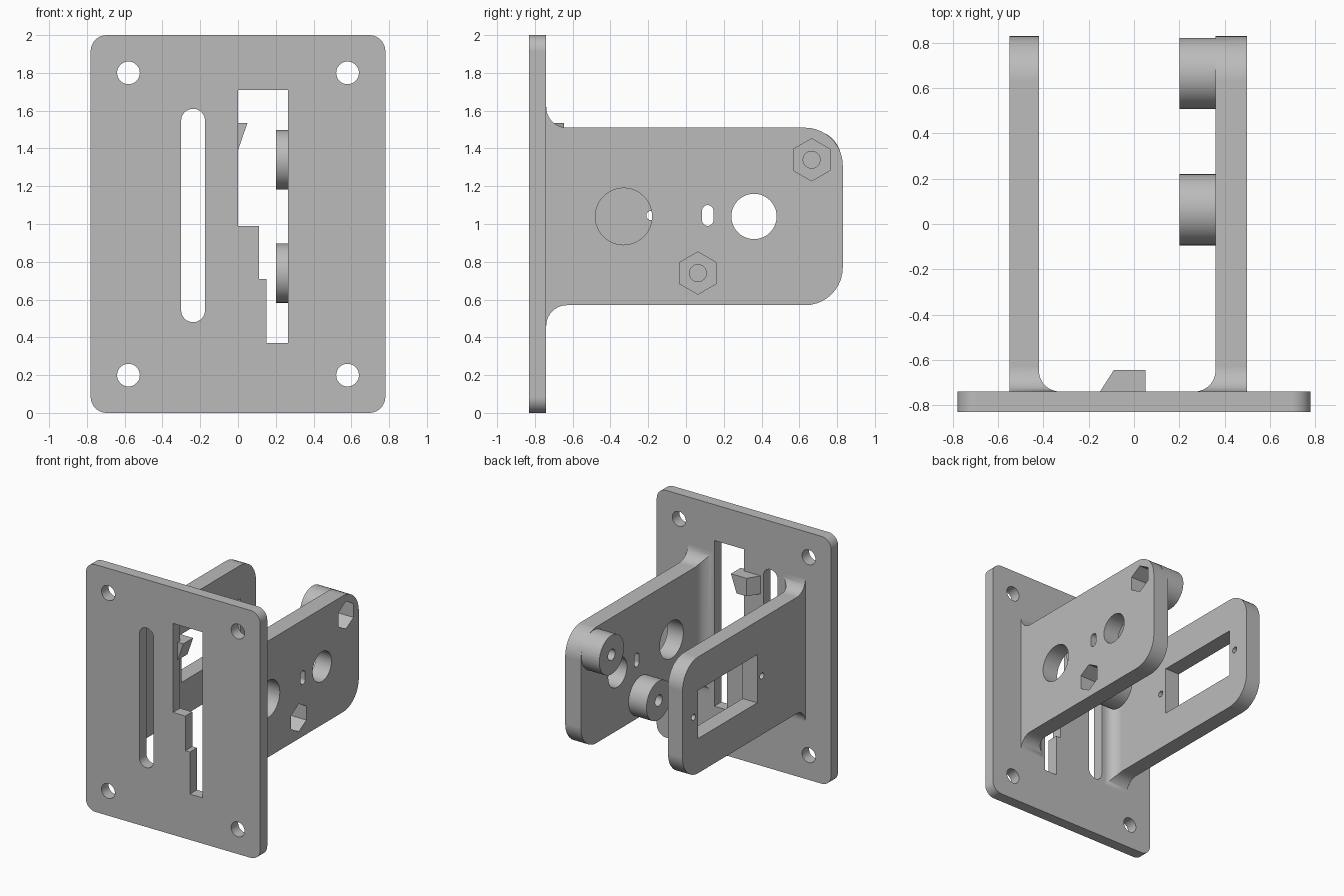
import bpy, bmesh
from math import sin, cos, radians

cube = bpy.data.objects.get("Cube")
if cube:
    bpy.data.objects.remove(cube, do_unlink=True)

grey = bpy.data.materials.new("plain_grey")
grey.use_nodes = True
COLOUR = (0.5, 0.5, 0.5, 1)
grey.diffuse_color = COLOUR
grey.node_tree.nodes["Principled BSDF"].inputs["Base Color"].default_value = COLOUR


def arc(u, v, r, start, end, n=10):
    """Points on an arc, angles in degrees."""
    angles = [radians(start + (end - start) * i / n) for i in range(n + 1)]
    return [(u + r * cos(a), v + r * sin(a)) for a in angles]


def circle(u, v, r, n=48, start=0):
    return arc(u, v, r, start, start + 360, n)[:-1]


def rounded(u0, u1, v0, v1, r):
    return (arc(u1 - r, v0 + r, r, -90, 0) + arc(u1 - r, v1 - r, r, 0, 90)
            + arc(u0 + r, v1 - r, r, 90, 180) + arc(u0 + r, v0 + r, r, 180, 270))


def slot(u, v0, v1, r):
    return arc(u, v1 - r, r, 0, 180, 20) + arc(u, v0 + r, r, 180, 360, 20)


def rect(u0, u1, v0, v1):
    return [(u0, v0), (u1, v0), (u1, v1), (u0, v1)]


def prism(name, points, axis, lo, hi):
    """Extrude a flat outline along x, y or z."""
    place = {"x": lambda u, v, d: (d, u, v),
             "y": lambda u, v, d: (u, d, v),
             "z": lambda u, v, d: (u, v, d)}[axis]
    bm = bmesh.new()
    near = [bm.verts.new(place(u, v, lo)) for u, v in points]
    far = [bm.verts.new(place(u, v, hi)) for u, v in points]
    bm.faces.new(near)
    bm.faces.new(far)
    for i in range(len(points)):
        j = (i + 1) % len(points)
        bm.faces.new((near[i], near[j], far[j], far[i]))
    bmesh.ops.recalc_face_normals(bm, faces=bm.faces)
    mesh = bpy.data.meshes.new(name)
    bm.to_mesh(mesh)
    bm.free()
    mesh.materials.append(grey)
    obj = bpy.data.objects.new(name, mesh)
    bpy.context.collection.objects.link(obj)
    return obj


def combine(obj, other, operation):
    """Apply a boolean and discard the helper."""
    other.hide_render = True
    mod = obj.modifiers.new(operation.lower(), "BOOLEAN")
    mod.operation, mod.solver, mod.object = operation, "EXACT", other
    bpy.context.view_layer.objects.active = obj
    bpy.ops.object.modifier_apply(modifier=mod.name)
    bpy.data.objects.remove(other, do_unlink=True)


def cut(obj, points, axis, lo, hi):
    combine(obj, prism("cutter", points, axis, lo, hi), "DIFFERENCE")


FRONT, BACK, TIP = -0.83, -0.74, 0.83
LOW, HIGH, MID = 0.57, 1.51, 1.045
ROOT = BACK - 0.03

# Mounting plate with corner holes, long slot and stepped opening
bracket = prism("mounting_bracket", rounded(-0.78, 0.78, 0, 2, 0.085), "y", FRONT, BACK)
for x in (-0.58, 0.58):
    for z in (0.2, 1.8):
        cut(bracket, circle(x, z, 0.06), "y", -1, 0)
cut(bracket, slot(-0.238, 0.48, 1.61, 0.063), "y", -1, 0)
stepped = [(0, 1.71), (0, 0.99), (0.11, 0.99), (0.11, 0.71),
           (0.15, 0.71), (0.15, 0.37), (0.265, 0.37), (0.265, 1.71)]
cut(bracket, stepped, "y", -1, 0)


def arm(name, inner, outer):
    """Side arm flared at the root, with a fillet on its inner face."""
    f, r = 0.11, 0.2
    side = ([(ROOT, HIGH + f), (ROOT, LOW - f)]
            + arc(BACK + f, LOW - f, f, 180, 90)
            + arc(TIP - r, LOW + r, r, -90, 0) + arc(TIP - r, HIGH - r, r, 0, 90)
            + arc(BACK + f, HIGH + f, f, 270, 180))
    s = 1 if inner > 0 else -1
    g = 0.092
    curve = [(inner - s * g * (1 - cos(a)), BACK + g * (1 - sin(a)))
             for a in [radians(90 * i / 10) for i in range(11)]]
    plan = [(outer, ROOT), (outer, TIP + 0.1), (inner, TIP + 0.1)] + curve
    plan.append((inner - s * g, ROOT))
    body = prism(name, side, "x", -1, 1)
    combine(body, prism("plan", plan, "z", 0, 2), "INTERSECT")
    return body


# Left arm with bosses, nut pockets, round holes and a small slot
left_arm = arm("left_arm", 0.36, 0.5)
fasteners = ((0.665, 1.34), (0.063, 0.74))
for y, z in fasteners:
    combine(left_arm, prism("boss", circle(y, z, 0.157), "x", 0.2, 0.4), "UNION")
for y, z in fasteners:
    cut(left_arm, circle(y, z, 0.045, 32), "x", 0, 1)
    cut(left_arm, circle(y, z, 0.112, 6, 30), "x", 0.3, 1)
cut(left_arm, circle(-0.33, 1.04, 0.15), "x", 0, 1)
cut(left_arm, circle(0.36, 1.04, 0.12), "x", 0, 1)
cut(left_arm, slot(0.115, 0.99, 1.1, 0.03), "x", 0, 1)

# Right arm with rectangular window and two screw holes
right_arm = arm("right_arm", -0.42, -0.55)
cut(right_arm, rect(-0.125, 0.63, 0.85, 1.24), "x", -1, 0)
for y in (-0.185, 0.69):
    cut(right_arm, circle(y, MID, 0.025, 24), "x", -1, 0)

# Catch tab behind the plate, undercut on one side and sloped on the other
tab = prism("catch_tab", [(-0.2, 1.39), (0, 1.39), (0.05, 1.535), (-0.2, 1.535)],
            "y", ROOT, -0.645)
tab_plan = [(-0.15, ROOT), (0.1, ROOT), (0.1, -0.6), (-0.06, -0.6), (-0.15, BACK)]
combine(tab, prism("plan", tab_plan, "z", 1, 2), "INTERSECT")

# Merge into one solid piece
for part in (left_arm, right_arm, tab):
    combine(bracket, part, "UNION")

bpy.ops.object.select_all(action="DESELECT")
bracket.select_set(True)
bpy.context.view_layer.objects.active = bracket
bpy.ops.object.shade_smooth_by_angle(angle=radians(30))
bracket.modifiers.new("even_shading", "WEIGHTED_NORMAL").keep_sharp = True
